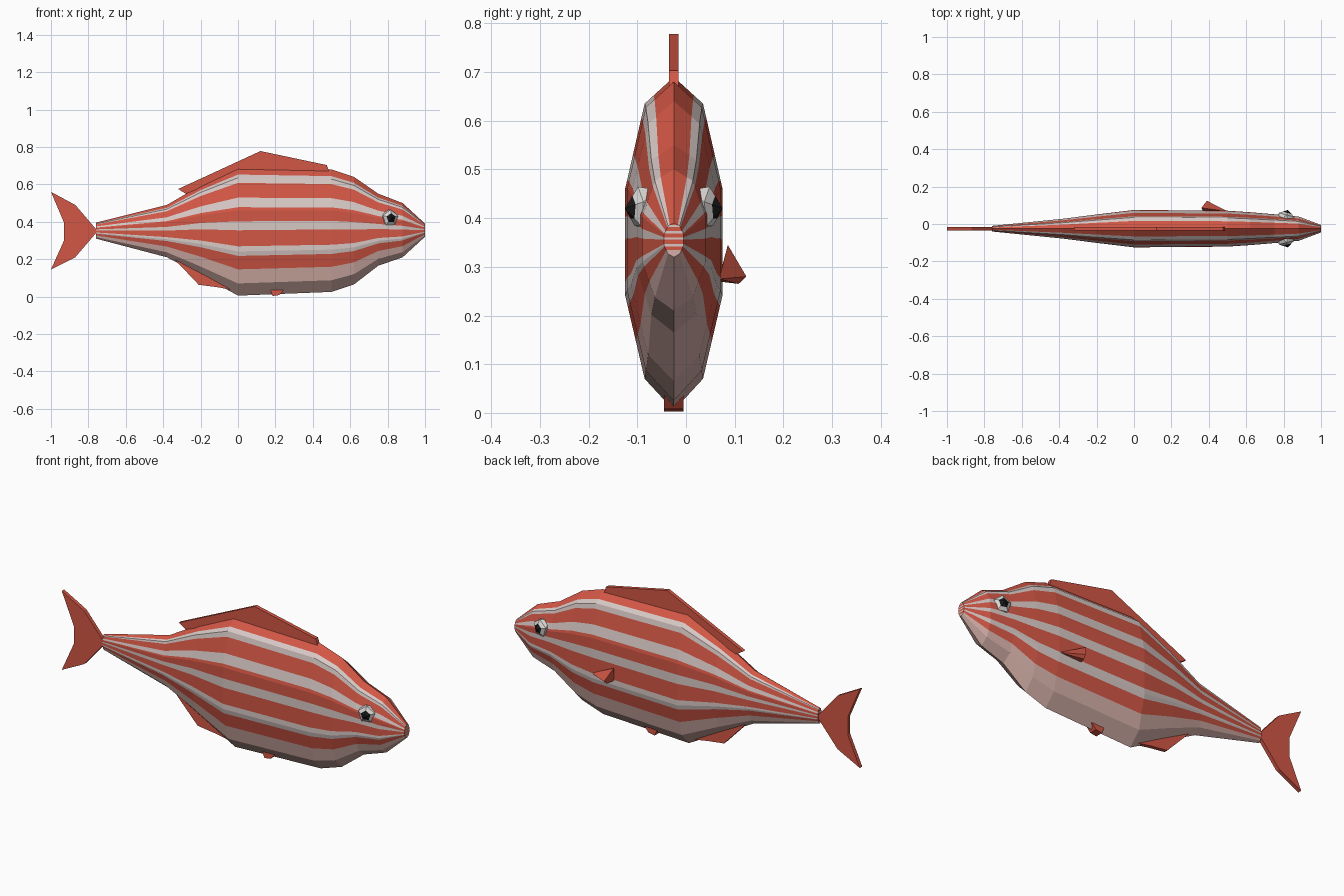
import bpy, bmesh
from math import radians
from mathutils import Matrix, Vector

if "Cube" in bpy.data.objects:
    bpy.data.objects.remove(bpy.data.objects["Cube"])

MID = -0.025  # symmetry plane of the fish


def material(name, r, g, b):
    m = bpy.data.materials.new(name)
    m.use_nodes = True
    m.diffuse_color = (r, g, b, 1)
    m.node_tree.nodes["Principled BSDF"].inputs["Base Color"].default_value = (r, g, b, 1)
    return m


RED = material("coral red", 0.65, 0.095, 0.06)
WHITE = material("stripe white", 0.68, 0.58, 0.56)
BELLY = material("belly pink", 0.66, 0.43, 0.39)
EYE = material("eye white", 0.72, 0.7, 0.68)
BLACK = material("pupil black", 0.01, 0.01, 0.01)


def finish(name, bm, mats):
    bmesh.ops.recalc_face_normals(bm, faces=bm.faces[:])
    mesh = bpy.data.meshes.new(name)
    bm.to_mesh(mesh)
    bm.free()
    for m in mats:
        mesh.materials.append(m)
    obj = bpy.data.objects.new(name, mesh)
    bpy.context.collection.objects.link(obj)
    return obj


# Body sections: x, bottom, top, half width
SECTIONS = [(-0.76, 0.31, 0.395, 0.015), (-0.38, 0.21, 0.49, 0.053),
            (-0.2, 0.115, 0.595, 0.076), (0, 0.005, 0.69, 0.1),
            (0.5, 0.025, 0.68, 0.096), (0.62, 0.065, 0.64, 0.088),
            (0.75, 0.165, 0.55, 0.077), (0.88, 0.21, 0.5, 0.065),
            (1, 0.32, 0.39, 0.02)]
# Half cross-section: height fraction, width fraction
PROFILE = [(0, 0), (0.095, 0.6), (0.345, 1), (0.665, 1), (0.92, 0.6), (1, 0)]
BELLY_TOP = 0.205
STRIPES = [(0.31, 0.385), (0.51, 0.58), (0.69, 0.765), (0.88, 0.945)]


def width_at(f):
    for (f0, w0), (f1, w1) in zip(PROFILE, PROFILE[1:]):
        if f <= f1:
            return w0 + (w1 - w0) * (f - f0) / (f1 - f0)


def paint(f):
    if f < BELLY_TOP:
        return 2
    return 1 if any(a < f < b for a, b in STRIPES) else 0


levels = sorted({f for f, w in PROFILE} | {BELLY_TOP} | {f for s in STRIPES for f in s})
bm = bmesh.new()
sides = []
for side in (-1, 1):
    sides.append([[bm.verts.new((x, MID + side * w * width_at(f), lo + (hi - lo) * f))
                   for f in levels] for x, lo, hi, w in SECTIONS])
for i in range(len(levels) - 1):
    color = paint((levels[i] + levels[i + 1]) / 2)
    quads = [(a[i], b[i], b[i + 1], a[i + 1]) for rows in sides for a, b in zip(rows, rows[1:])]
    for end in (0, -1):  # striped mouth and tail caps
        p, q = sides[0][end], sides[1][end]
        quads.append((p[i], q[i], q[i + 1], p[i + 1]))
    for quad in quads:
        bm.faces.new(quad).material_index = color
bmesh.ops.remove_doubles(bm, verts=bm.verts[:], dist=0.0001)
finish("body", bm, [RED, WHITE, BELLY])


# Flat fins, extruded from their side outline
def flat_fin(name, outline, thickness=0.02):
    bm = bmesh.new()
    face = bm.faces.new([bm.verts.new((x, MID - thickness / 2, z)) for x, z in outline])
    moved = bmesh.ops.extrude_face_region(bm, geom=[face])["geom"]
    bmesh.ops.translate(bm, vec=(0, thickness, 0),
                        verts=[v for v in moved if isinstance(v, bmesh.types.BMVert)])
    finish(name, bm, [RED])


flat_fin("dorsal_fin", [(-0.32, 0.575), (0.12, 0.778), (0.475, 0.703), (0.49, 0.66),
                        (0, 0.65), (-0.2, 0.58), (-0.28, 0.55)])
flat_fin("tail_fin", [(-0.75, 0.35), (-0.87, 0.49), (-1, 0.56), (-0.93, 0.395),
                      (-0.93, 0.3), (-1, 0.145), (-0.87, 0.21)])
flat_fin("anal_fin", [(-0.35, 0.21), (-0.21, 0.063), (-0.11, 0.05), (0, 0.03), (-0.2, 0.18)])
flat_fin("pelvic_fin", [(0.17, 0.04), (0.185, 0.003), (0.22, 0.008), (0.25, 0.04)], 0.04)

# Pectoral fin on the left flank
bm = bmesh.new()
for p in [(0.5, 0.068, 0.275), (0.36, 0.086, 0.345), (0.39, 0.124, 0.28),
          (0.385, 0.108, 0.265), (0.37, 0.066, 0.27)]:
    bm.verts.new(p)
bmesh.ops.convex_hull(bm, input=bm.verts[:])
finish("left_pectoral_fin", bm, [RED])

# Faceted eyes with a pupil cut into the outward point
for name, side in (("right_eye", -1), ("left_eye", 1)):
    bm = bmesh.new()
    bmesh.ops.create_icosphere(bm, subdivisions=1, radius=0.05)
    turn = (Matrix.Rotation(radians(15 * -side), 3, "Z")
            @ Matrix.Rotation(radians(-90 * side), 3, "X")
            @ Matrix.Rotation(radians(-90 * side), 3, "Z"))
    out = turn @ Vector((0, 0, 1))
    bmesh.ops.transform(bm, matrix=turn.to_4x4(), verts=bm.verts[:])
    bmesh.ops.bisect_plane(bm, geom=bm.verts[:] + bm.edges[:] + bm.faces[:],
                           plane_co=out * 0.034, plane_no=out)
    for face in bm.faces:
        face.material_index = int(face.calc_center_median().dot(out) > 0.034)
    bmesh.ops.translate(bm, vec=(0.81, MID + side * 0.052, 0.42), verts=bm.verts[:])
    finish(name, bm, [EYE, BLACK])
